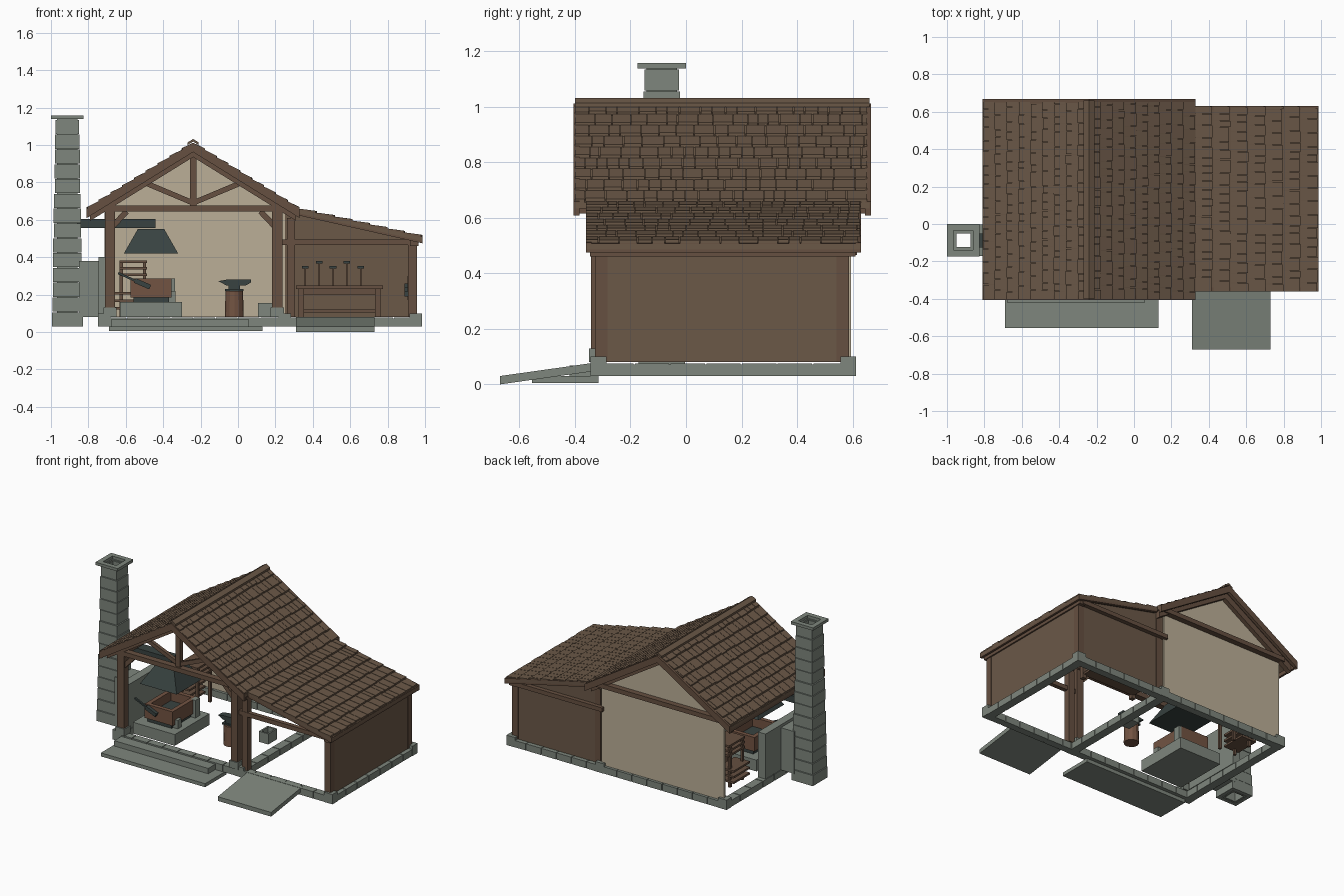
import bpy, bmesh, math, random

random.seed(4)
if "Cube" in bpy.data.objects:
    bpy.data.objects.remove(bpy.data.objects["Cube"], do_unlink=True)


def material(name, red, green, blue):
    made = bpy.data.materials.new(name)
    made.use_nodes = True
    colour = (red, green, blue, 1)
    made.diffuse_color = colour
    shader = made.node_tree.nodes["Principled BSDF"]
    shader.inputs["Base Color"].default_value = colour
    return made


WOOD = material("brown boards", .147, .098, .064)
TIMBER = material("dark timber", .133, .08, .052)
STONE = material("grey stone", .21, .24, .205)
PLASTER = material("cream plaster", .5, .43, .31)
IRON = material("dark iron", .04, .055, .052)
BRICK = material("red brown brick", .17, .088, .055)

# Main lines of the building
LEFT, MIDDLE, RIGHT = -.715, .25, .95
FRONT, BACK = -.315, .585
BASE, FLOOR = .03, .08
RIDGE_X, RIDGE_Z, EAVE_Z = -.24, 1.008, .655
HALF_SPAN = .57
EAVE_X = RIDGE_X + HALF_SPAN
SHED_X, SHED_Z = .987, .507
ROOF_FRONT, ROOF_BACK = -.4, .66
SHED_FRONT, SHED_BACK = -.36, .63
CHIMNEY_X, CHIMNEY_Y = -.912, -.087
SIDES = (-1, 1)


def roof_height(x):
    if x > EAVE_X:
        return EAVE_Z + (x - EAVE_X) / (SHED_X - EAVE_X) * (SHED_Z - EAVE_Z)
    return RIDGE_Z - abs(x - RIDGE_X) / HALF_SPAN * (RIDGE_Z - EAVE_Z)


# Solids are (profile, start, end, axis): a profile swept along x or y
def prism(profile, start, end, axis="y"):
    return (profile, start, end, axis)


def box(left, right, front, back, low, high):
    return prism([(left, low), (right, low), (right, high), (left, high)], front, back)


def block(x, y, low, width, depth, height):
    """Box placed by the centre of its underside."""
    return box(x - width / 2, x + width / 2, y - depth / 2, y + depth / 2, low, low + height)


def beam(start, end, width, y, depth):
    (ax, az), (bx, bz) = start, end
    half = width / 2 / math.hypot(bx - ax, bz - az)
    nx, nz = (az - bz) * half, (bx - ax) * half
    return prism([(ax + nx, az + nz), (bx + nx, bz + nz), (bx - nx, bz - nz),
                  (ax - nx, az - nz)], y, y + depth)


def under_roof(left, right, drop, height, front, back):
    """Sloping board that follows one roof plane at a given drop."""
    a, b = roof_height(left) - drop, roof_height(right) - drop
    return prism([(left, a), (right, b), (right, b - height), (left, a - height)], front, back)


def wall_profile(xs, drop):
    return [(xs[0], FLOOR)] + [(x, roof_height(x) - drop) for x in xs] + [(xs[-1], FLOOR)]


def ring(x, y, width, depth, wall, low, height):
    """Hollow rectangular course."""
    solids = []
    for side in SIDES:
        shift_y, shift_x = side * (depth - wall) / 2, side * (width - wall) / 2
        solids.append(block(x, y + shift_y, low, width, wall, height))
        solids.append(block(x + shift_x, y, low, wall, depth - wall * 2, height))
    return solids


def part(name, mat, solids):
    bm = bmesh.new()
    for profile, start, end, axis in solids:
        near, far = [[bm.verts.new((p, t, q) if axis == "y" else (t, p, q))
                      for p, q in profile] for t in (start, end)]
        bm.faces.new(near)
        bm.faces.new(far[::-1])
        for i in range(len(near)):
            bm.faces.new((near[i], near[i - 1], far[i - 1], far[i]))
    bmesh.ops.recalc_face_normals(bm, faces=bm.faces)
    mesh = bpy.data.meshes.new(name)
    bm.to_mesh(mesh)
    bm.free()
    mesh.materials.append(mat)
    bpy.context.collection.objects.link(bpy.data.objects.new(name, mesh))


def cone(name, mat, sides, bottom, top, x, y, low, height, turn=0):
    bpy.ops.mesh.primitive_cone_add(vertices=sides, radius1=bottom, radius2=top, depth=height,
                                    location=(x, y, low + height / 2), rotation=(0, 0, turn))
    bpy.context.object.name = name
    bpy.context.object.data.materials.append(mat)


def shingles(upper, lower, front, back, rows):
    solids, step = [], (lower - upper) / rows
    for row in range(rows):
        y = front
        while y < back - .01:
            end = min(y + random.uniform(.035, .08), back)
            a = upper + row * step
            b = a + step * random.uniform(.9, 1)
            za, zb = roof_height(a), roof_height(b)
            solids.append(prism([(a, za), (b, zb), (b, zb + .012), (a, za + .004)],
                                y, end - .003))
            y = end
    return solids


# Foundation: rows of blocks with raised corner stones
blocks = []
for x in (LEFT, MIDDLE, RIGHT):
    blocks.append(box(x - .025, x + .025, FRONT, BACK, BASE, FLOOR - .008))
    pitch = (BACK - FRONT) / 7
    for i in range(7):
        blocks.append(block(x, FRONT + (i + .5) * pitch, BASE, .06, pitch - .005, .046))
    for y in (FRONT, BACK):
        blocks.append(block(x, y, BASE, .066, .056, .07))
for y in (FRONT, BACK):
    blocks.append(box(LEFT, RIGHT, y - .02, y + .02, BASE, FLOOR - .008))
    pitch = (RIGHT - LEFT) / 14
    for i in range(14):
        blocks.append(block(LEFT + (i + .5) * pitch, y, BASE, pitch - .005, .052, .048))
part("foundation", STONE, blocks)
part("front_steps", STONE, [box(-.69, .13, -.555, FRONT, .005, BASE),
                            box(-.68, .06, -.42, FRONT, BASE, .068)])
ramp = [(-.67, 0), (-.67, BASE), (FRONT, FLOOR), (FRONT, FLOOR - BASE)]
part("ramp", STONE, [prism(ramp, .31, .73, "x")])

# Walls
part("back_wall", PLASTER, [prism(wall_profile((LEFT, RIDGE_X, MIDDLE), .03), BACK - .01, BACK + .01)])
part("shed_walls", WOOD, [prism(wall_profile((MIDDLE, EAVE_X, RIGHT), .02), BACK - .015, BACK),
                          box(RIGHT - .015, RIGHT + .005, FRONT, BACK, FLOOR, .49)])

# Posts, plates and knee braces
MAIN_POSTS = (-.685, .21)
posts, pads = [], []
for x in MAIN_POSTS:
    pads.append(block(x, FRONT, FLOOR, .07, .07, .05))
    posts.append(block(x, FRONT, FLOOR, .054, .054, .57))
    posts.append(box(x - .022, x + .022, FRONT - .02, BACK, .64, .68))
    inward = math.copysign(.09, RIDGE_X - x)
    posts.append(beam((x, .55), (x + inward, .645), BASE, FRONT - .015, BASE))
for y in (FRONT + .01, BACK - .02):
    posts.append(block(MIDDLE + .033, y, FLOOR, .044, .045, .53))
    posts.append(block(RIGHT - .016, y, FLOOR, .048, .045, .4))
for y in (FRONT, BACK + .015):
    posts.append(box(MIDDLE - .02, RIGHT - .01, y - .015, y + .015, .465, .495))
posts.append(box(RIGHT - BASE, RIGHT + .015, FRONT - BASE, BACK + .025, .46, .49))
part("post_pads", STONE, pads)
part("posts_and_plates", TIMBER, posts)

# Gable trusses, with king post and struts at the front
truss = []
for y in (FRONT - BASE, BACK + .005):
    truss.append(box(-.73, .31, y, y + .045, .645, .677))
    for side in SIDES:
        truss.append(under_roof(RIDGE_X, RIDGE_X + side * .55, .023, .05, y, y + .035))
truss.append(block(RIDGE_X, FRONT, .67, .034, .035, .29))
for side in SIDES:
    truss.append(beam((RIDGE_X, .69), (RIDGE_X + side / 4, .795), .028, FRONT - .01, .025))
part("gable_trusses", TIMBER, truss)

# Roof slabs, edge boards, shingles and ridge cap
slabs, edges, tiles, cap = [], [], [], []
for side in SIDES:
    eave = RIDGE_X + side * HALF_SPAN
    slabs.append(under_roof(RIDGE_X, eave, 0, .022, ROOF_FRONT, ROOF_BACK))
    tiles += shingles(RIDGE_X, eave, ROOF_FRONT, ROOF_BACK - .005, 9)
    cap.append(under_roof(RIDGE_X, RIDGE_X + side * BASE, -.024, .014, ROOF_FRONT, ROOF_BACK))
    for y in (ROOF_FRONT - .005, ROOF_BACK - .015):
        edges.append(under_roof(RIDGE_X, eave, -.004, .05, y, y + .022))
slabs.append(under_roof(EAVE_X, SHED_X, .001, .02, SHED_FRONT, SHED_BACK))
tiles += shingles(EAVE_X, SHED_X, SHED_FRONT, SHED_BACK, 7)
for y in (SHED_FRONT, SHED_BACK - .02):
    edges.append(under_roof(EAVE_X, SHED_X, -.003, .036, y, y + .02))
edges.append(box(SHED_X - .015, SHED_X, SHED_FRONT, SHED_BACK, .475, SHED_Z))
left_eave = RIDGE_X - HALF_SPAN
edges.append(box(left_eave, left_eave + .015, ROOF_FRONT, ROOF_BACK, .615, EAVE_Z))
part("roof_boards", WOOD, slabs)
part("roof_edge_boards", TIMBER, edges)
part("shingles", WOOD, tiles)
part("ridge_cap", WOOD, cap)

# Chimney: tapering hollow courses and a wider cap
courses, count, top = [], 14, 1.138
pitch = (top - BASE) / count
for i in range(count):
    width = .165 - .045 * i / count + random.uniform(-.005, .005)
    courses += ring(CHIMNEY_X, CHIMNEY_Y, width, width, .026, BASE + i * pitch, pitch - .004)
courses += ring(CHIMNEY_X, CHIMNEY_Y, .11, .11, .012, BASE, top - BASE)
courses += ring(CHIMNEY_X, CHIMNEY_Y, .174, .174, .035, top, .02)
part("chimney", STONE, courses)

# Hearth, fire wall and hood
HEARTH_X, HEARTH_TOP = -.465, .16
part("hearth_stone", STONE, [
    block(HEARTH_X, CHIMNEY_Y, FLOOR, .33, .39, .08),
    block(LEFT, -.05, FLOOR, .06, .44, .32),
    block(-.79, CHIMNEY_Y, FLOOR, .12, .17, .3),
    block(-.353, -.18, HEARTH_TOP, .04, .04, .06),
    block(-.353, .025, HEARTH_TOP, .035, .05, .125)])
part("fire_box", BRICK, ring(HEARTH_X, CHIMNEY_Y, .22, .28, BASE, .185, .1))
part("coal_bed", IRON, [block(HEARTH_X, CHIMNEY_Y, HEARTH_TOP, .19, .26, .06)])
cone("hood", IRON, 4, .205, .1, HEARTH_X, CHIMNEY_Y, .42, .13, math.pi / 4)
part("flue", IRON, [block(-.65, CHIMNEY_Y, .555, .42, .075, .05)])
part("poker", IRON, [beam((-.64, .315), (-.54, .27), .012, -.25, .012),
                     beam((-.55, .275), (-.47, .24), .026, -.256, .024)])

# Slatted storage rack behind the hearth
RACK_Y = .33
rack = []
for i in range(3):
    rack.append(block(-.56, RACK_Y, .3 + i * .034, .145, .18, .014))
    rack.append(block(-.61, RACK_Y, .12 + i * .04, .12, .18, .014))
for side in SIDES:
    for x in (-.625, -.5):
        rack.append(block(x, RACK_Y + side * .07, FLOOR, .018, .018, .3))
part("storage_rack", TIMBER, rack)

# Anvil on a stump, and a stone trough
ANVIL_X, ANVIL_Y = -.02, -.05
cone("stump", BRICK, 12, .05, .047, ANVIL_X, ANVIL_Y, FLOOR, .14)
part("anvil", IRON, [
    block(ANVIL_X, ANVIL_Y, .218, .1, .06, .012),
    block(ANVIL_X, ANVIL_Y, .23, .06, .04, .02),
    prism([(-.06, .248), (.04, .248), (.07, .265), (.07, .28), (-.06, .28), (-.105, .272)],
          ANVIL_Y - .025, ANVIL_Y + .025)])
part("trough", STONE, ring(.145, .13, .074, .1, .012, FLOOR, .075)
     + [block(.145, .13, FLOOR, .07, .09, .012)])

# Workbench with a row of tools, and a wall rack
BENCH_X, BENCH_Y, BENCH_TOP = .543, .46, .25
bench = [block(BENCH_X, BENCH_Y, BENCH_TOP - .02, .465, .2, .02),
         block(BENCH_X, BENCH_Y, BENCH_TOP - .05, .42, .16, BASE),
         block(BENCH_X, BENCH_Y, .105, .42, .14, .015)]
for side in SIDES:
    for leg in SIDES:
        bench.append(block(BENCH_X + side * .205, BENCH_Y + leg * .075, FLOOR, BASE, BASE, .15))
    bench.append(block(RIGHT - .02, BENCH_TOP, BENCH_TOP + side * .04, .012, .3, .02))
handles, heads = [], []
for i in range(5):
    x, length = .36 + i * .074, .09 + i % 2 * .025
    handles.append(block(x, .5, BENCH_TOP, .008, .008, length))
    heads.append(block(x, .5, BENCH_TOP + length, .036, .024, .014))
for i in range(3):
    y = .14 + i / 10
    handles.append(block(RIGHT - .04, y, .17, .008, .01, .13))
    heads.append(block(RIGHT - .042, y, .19 + i * .02, .035, BASE, BASE))
part("workbench", TIMBER, bench)
part("tool_handles", TIMBER, handles)
part("tool_heads", IRON, heads)
